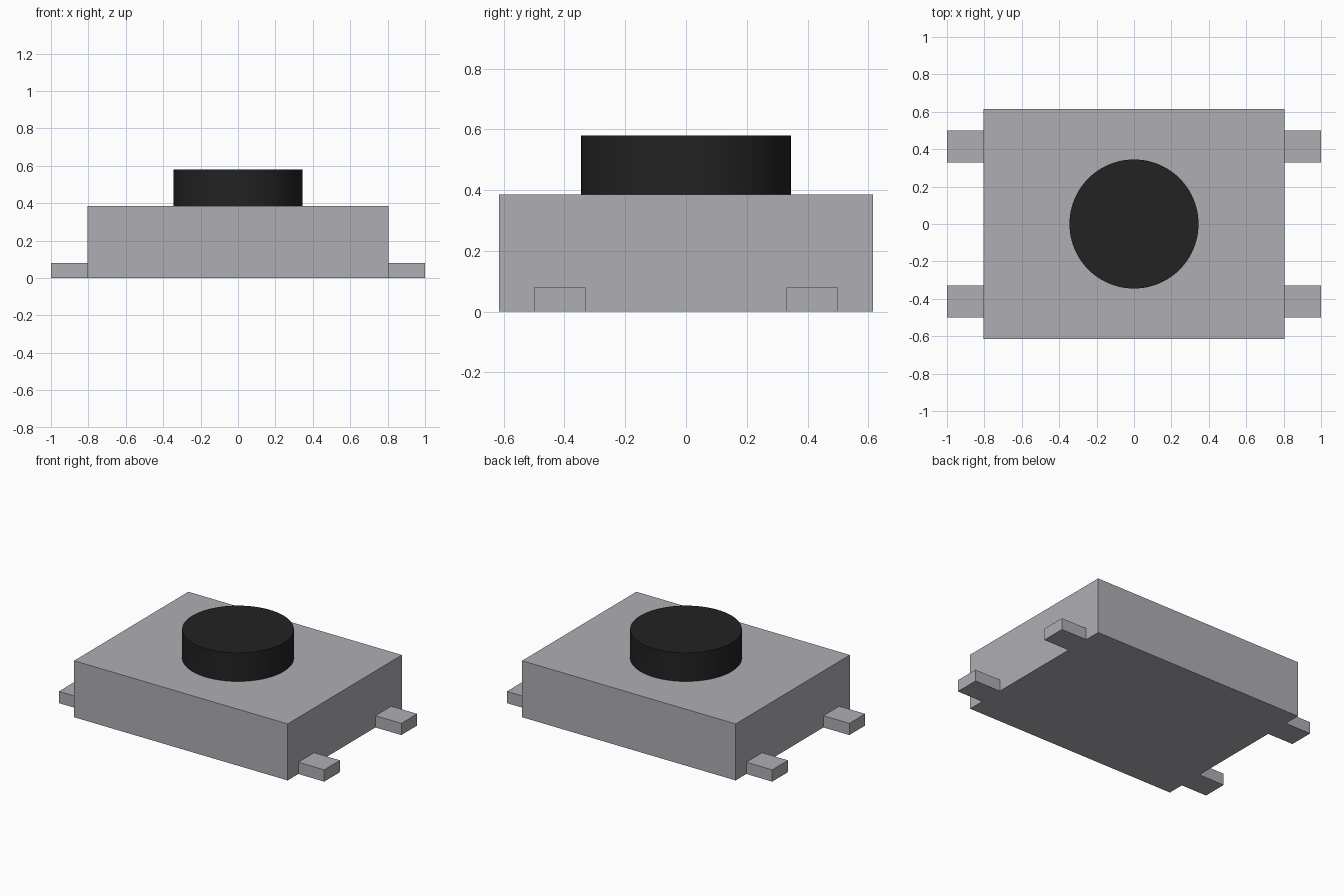
import bpy

cube = bpy.data.objects.get("Cube")
if cube:
    bpy.data.objects.remove(cube, do_unlink=True)


def make_material(name, color):
    mat = bpy.data.materials.new(name)
    mat.use_nodes = True
    mat.diffuse_color = color
    mat.node_tree.nodes["Principled BSDF"].inputs["Base Color"].default_value = color
    return mat


grey = make_material("light grey", (0.43, 0.42, 0.45, 1))
black = make_material("black", (0.016, 0.016, 0.016, 1))


def box(name, low, high, mat):
    """Box between two opposite corners."""
    center = [(a + b) / 2 for a, b in zip(low, high)]
    bpy.ops.mesh.primitive_cube_add(size=1, location=center)
    obj = bpy.context.object
    obj.name = name
    obj.scale = [b - a for a, b in zip(low, high)]
    bpy.ops.object.transform_apply(location=False, rotation=False, scale=True)
    obj.data.materials.append(mat)
    return obj


# Housing
BODY_X, BODY_Y, BODY_TOP = 0.805, 0.615, 0.385
box("housing", (-BODY_X, -BODY_Y, 0), (BODY_X, BODY_Y, BODY_TOP), grey)

# Four contact legs, two on each side
LEG_INNER, LEG_OUTER, LEG_TOP = 0.33, 0.5, 0.08
for x_name, sx in (("left", 1), ("right", -1)):
    for y_name, sy in (("front", -1), ("back", 1)):
        xs = sorted((sx * BODY_X, sx))
        ys = sorted((sy * LEG_INNER, sy * LEG_OUTER))
        box(f"{y_name}_{x_name}_leg", (xs[0], ys[0], 0), (xs[1], ys[1], LEG_TOP), grey)

# Round push button
BUTTON_TOP = 0.58
bpy.ops.mesh.primitive_cylinder_add(
    vertices=96, radius=0.345, depth=BUTTON_TOP - BODY_TOP,
    location=(0, 0, (BUTTON_TOP + BODY_TOP) / 2))
button = bpy.context.object
button.name = "push_button"
button.data.materials.append(black)
bpy.ops.object.shade_smooth_by_angle()
